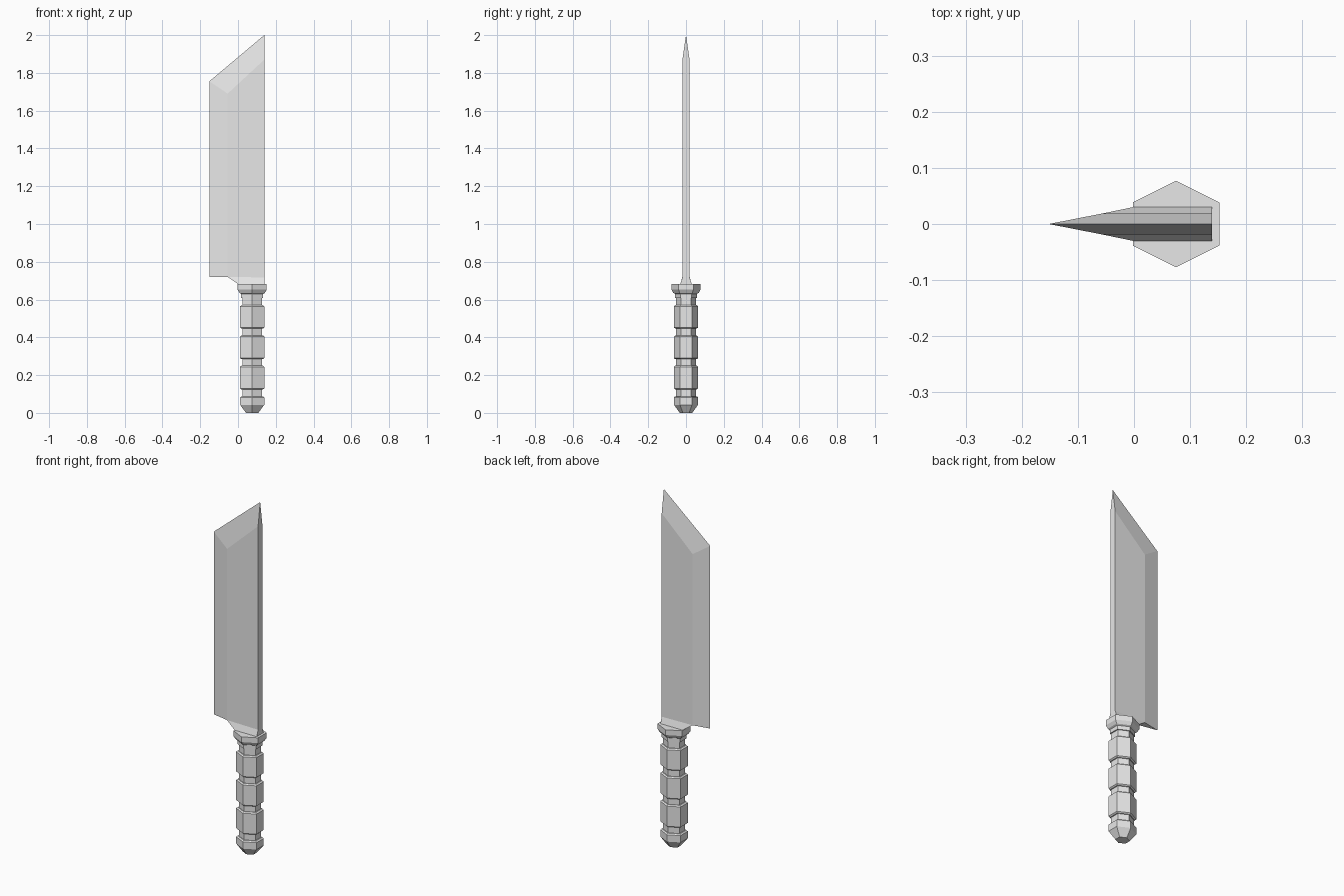
import bpy, bmesh, math

cube = bpy.data.objects.get("Cube")
if cube:
    bpy.data.objects.remove(cube, do_unlink=True)

steel = bpy.data.materials.new("light_grey")
steel.use_nodes = True
GREY = (0.8, 0.8, 0.8, 1)
steel.diffuse_color = GREY
steel.node_tree.nodes["Principled BSDF"].inputs["Base Color"].default_value = GREY

HANDLE_X = 0.075


def finish(name, bm):
    bmesh.ops.recalc_face_normals(bm, faces=bm.faces)
    mesh = bpy.data.meshes.new(name)
    bm.to_mesh(mesh)
    bm.free()
    mesh.materials.append(steel)
    obj = bpy.data.objects.new(name, mesh)
    bpy.context.collection.objects.link(obj)
    return obj


def hex_stack(name, profile):
    """Six-sided column from (half width, height) pairs, corners facing front and back."""
    bm = bmesh.new()
    rings = []
    for r, z in profile:
        ring = []
        for i in range(6):
            a = math.radians(90 + 60 * i)
            x = r * math.cos(a) / math.cos(math.radians(30))
            ring.append(bm.verts.new((HANDLE_X + x, r * math.sin(a), z)))
        rings.append(ring)
    for low, high in zip(rings, rings[1:]):
        for i in range(6):
            j = (i + 1) % 6
            bm.faces.new((low[i], low[j], high[j], high[i]))
    bm.faces.new(rings[0])
    bm.faces.new(rings[-1])
    return finish(name, bm)


# Handle parts: core, three grips with small chamfers, pommel, guard
hex_stack("handle_core", [(0.052, 0.06), (0.052, 0.63)])
for n, (low, high) in enumerate([(0.124, 0.25), (0.284, 0.41), (0.446, 0.57)]):
    hex_stack(f"grip_{n + 1}", [(0.057, low), (0.064, low + 0.006),
                                (0.064, high - 0.006), (0.057, high)])
hex_stack("pommel", [(0.033, 0), (0.064, 0.043), (0.064, 0.082), (0.057, 0.088)])
hex_stack("guard", [(0.058, 0.608), (0.058, 0.63), (0.067, 0.635),
                    (0.077, 0.652), (0.077, 0.682)])

# Blade: cutting edge, flat sides, slanted tip and flared foot
EDGE, BEVEL, SPINE = -0.152, -0.055, 0.139
T, FOOT = 0.019, 0.031
bm = bmesh.new()
edge_low = bm.verts.new((EDGE, 0, 0.72))
edge_high = bm.verts.new((EDGE, 0, 1.755))
tip = bm.verts.new((SPINE, 0, 2))
sides = []
for s in (-1, 1):
    side = [bm.verts.new((x, s * y, z)) for x, y, z in (
        (BEVEL, T, 0.72), (BEVEL, T, 1.69), (SPINE, T, 1.87),
        (SPINE, T, 0.717), (SPINE, FOOT, 0.68), (0.003, FOOT, 0.68))]
    b_low, b_high, s_high, s_low, f_back, f_front = side
    bm.faces.new((edge_low, edge_high, b_high, b_low))
    bm.faces.new((edge_high, tip, s_high, b_high))
    bm.faces.new((b_low, b_high, s_high, s_low))
    bm.faces.new((b_low, s_low, f_back, f_front))
    sides.append(side)
a, b = sides
bm.faces.new((edge_low, a[0], b[0]))
bm.faces.new((tip, a[2], b[2]))
for i, j in ((2, 3), (3, 4), (4, 5), (5, 0)):
    bm.faces.new((a[i], a[j], b[j], b[i]))
finish("blade", bm)
